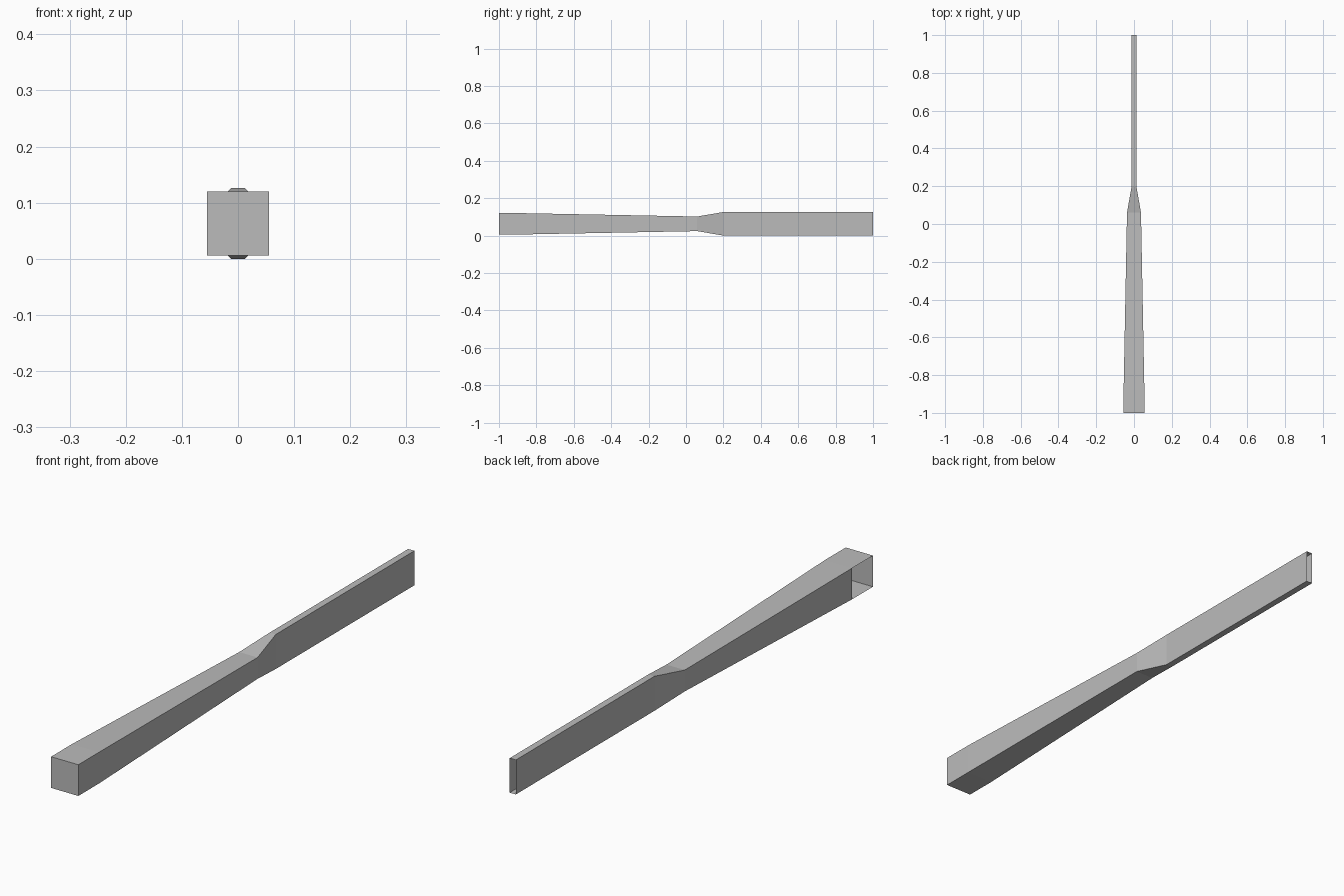
import bpy
import bmesh

cube = bpy.data.objects.get("Cube")
if cube:
    bpy.data.objects.remove(cube, do_unlink=True)

# Plain grey sheet metal
grey = bpy.data.materials.new("plain_grey")
grey.use_nodes = True
colour = (0.5, 0.5, 0.5, 1.0)
grey.diffuse_color = colour
grey.node_tree.nodes["Principled BSDF"].inputs["Base Color"].default_value = colour

# Rectangular sections along the duct: y, half width, half height
MID_Z = 0.063
stations = [
    (-1.0, 0.055, 0.057),   # closed square inlet
    (-0.88, 0.055, 0.057),  # start of the taper
    (0.06, 0.037, 0.039),   # waist
    (0.20, 0.0125, 0.063),  # start of the flat slot
    (1.0, 0.0125, 0.063),   # open outlet
]
corners = [(-1, -1), (1, -1), (1, 1), (-1, 1)]

bm = bmesh.new()
rings = [[bm.verts.new((sx * w, y, MID_Z + sz * h)) for sx, sz in corners]
         for y, w, h in stations]

# Thin walls between neighbouring sections; the inlet is open on its -x side
for n, (a, b) in enumerate(zip(rings, rings[1:])):
    for i in range(4):
        j = (i + 1) % 4
        if n == 0 and i == 3:
            continue
        bm.faces.new((a[i], a[j], b[j], b[i]))

# Cap on the front end only
bm.faces.new(rings[0])
bmesh.ops.recalc_face_normals(bm, faces=bm.faces[:])

mesh = bpy.data.meshes.new("tapered_duct")
bm.to_mesh(mesh)
bm.free()
mesh.materials.append(grey)
duct = bpy.data.objects.new("tapered_duct", mesh)
bpy.context.collection.objects.link(duct)
